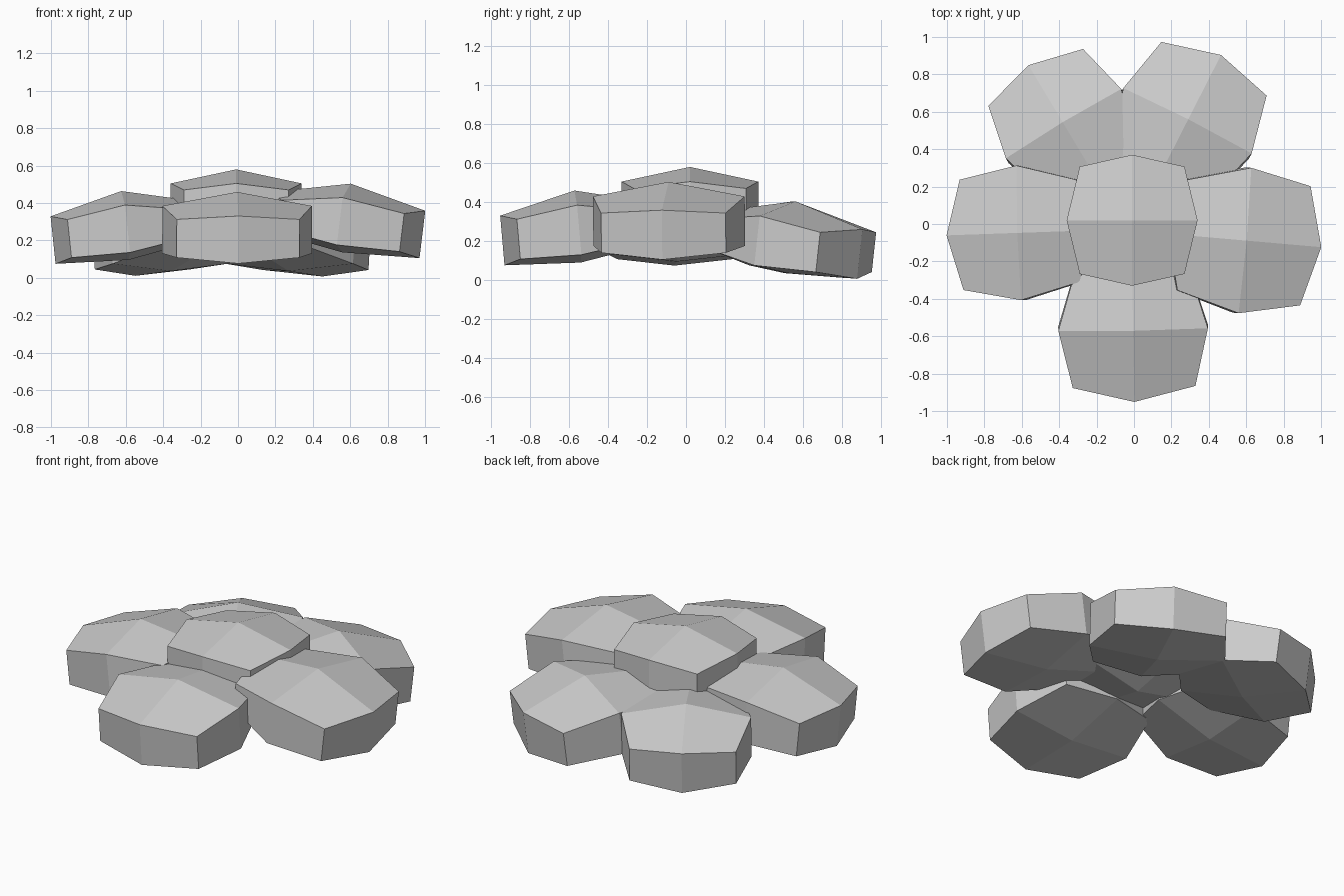
import bpy, bmesh
from math import radians
from mathutils import Matrix

if "Cube" in bpy.data.objects:
    bpy.data.objects.remove(bpy.data.objects["Cube"])

# Heights by position: middle, outer end, inner end, side, outer corner, inner corner
PETAL_TOP = (0.185, 0.09, 0.09, 0.11, 0.065, 0.055)
PETAL_BOTTOM = (-0.185, -0.165, -0.12, -0.145, -0.14, -0.10)
CENTRE_TOP = (0.21, 0.135, 0.135, 0.135, 0.10, 0.10)
CENTRE_BOTTOM = tuple(-h for h in CENTRE_TOP)

# Shared bulging pad: 3x3 grid top and bottom, joined by straight walls
def pad(name, centre, half_len, half_wid, heading=0, tilt=0,
        top=PETAL_TOP, bottom=PETAL_BOTTOM, inner_taper=0.76):
    bm = bmesh.new()
    grid = {}
    for k, heights in ((-1, bottom), (1, top)):
        for i in (-1, 0, 1):
            for j in (-1, 0, 1):
                x = i * half_len * (0.8 if j else 1)
                y = j * half_wid * {-1: inner_taper, 0: 1, 1: 0.82}[i]
                z = heights[(3 if j else 0) + {0: 0, 1: 1, -1: 2}[i]]
                grid[i, j, k] = bm.verts.new((x, y, z))
    for k in (-1, 1):
        for i in (-1, 0):
            for j in (-1, 0):
                bm.faces.new([grid[i, j, k], grid[i + 1, j, k],
                              grid[i + 1, j + 1, k], grid[i, j + 1, k]])
    ring = [(-1, -1), (0, -1), (1, -1), (1, 0), (1, 1), (0, 1), (-1, 1), (-1, 0)]
    for a, b in zip(ring, ring[1:] + ring[:1]):
        bm.faces.new([grid[(*a, -1)], grid[(*b, -1)], grid[(*b, 1)], grid[(*a, 1)]])
    bmesh.ops.recalc_face_normals(bm, faces=bm.faces)
    me = bpy.data.meshes.new(name)
    bm.to_mesh(me)
    bm.free()
    ob = bpy.data.objects.new(name, me)
    bpy.context.collection.objects.link(ob)
    # outer end dips down, then the pad turns to its heading
    ob.matrix_world = (Matrix.Translation(centre) @ Matrix.Rotation(radians(heading), 4, 'Z')
                       @ Matrix.Rotation(radians(tilt), 4, 'Y'))
    return ob

# Five petals: name, centre, half length, half width, heading, tilt
petals = [
    ("front_petal", (-0.005, -0.555, 0.275), 0.39, 0.40, -89, 5),
    ("right_petal", (0.58, -0.087, 0.32), 0.415, 0.39, -5, 7),
    ("left_petal", (-0.605, -0.047, 0.28), 0.39, 0.36, 182, 6),
    ("back_right_petal", (0.28, 0.54, 0.22), 0.40, 0.385, 63, 7),
    ("back_left_petal", (-0.37, 0.525, 0.22), 0.37, 0.36, 121, 7),
]
for p in petals:
    pad(*p)

# Raised centre sitting over the petals' inner ends
pad("flower_centre", (-0.01, 0.02, 0.37), 0.35, 0.35,
    top=CENTRE_TOP, bottom=CENTRE_BOTTOM, inner_taper=0.82)
